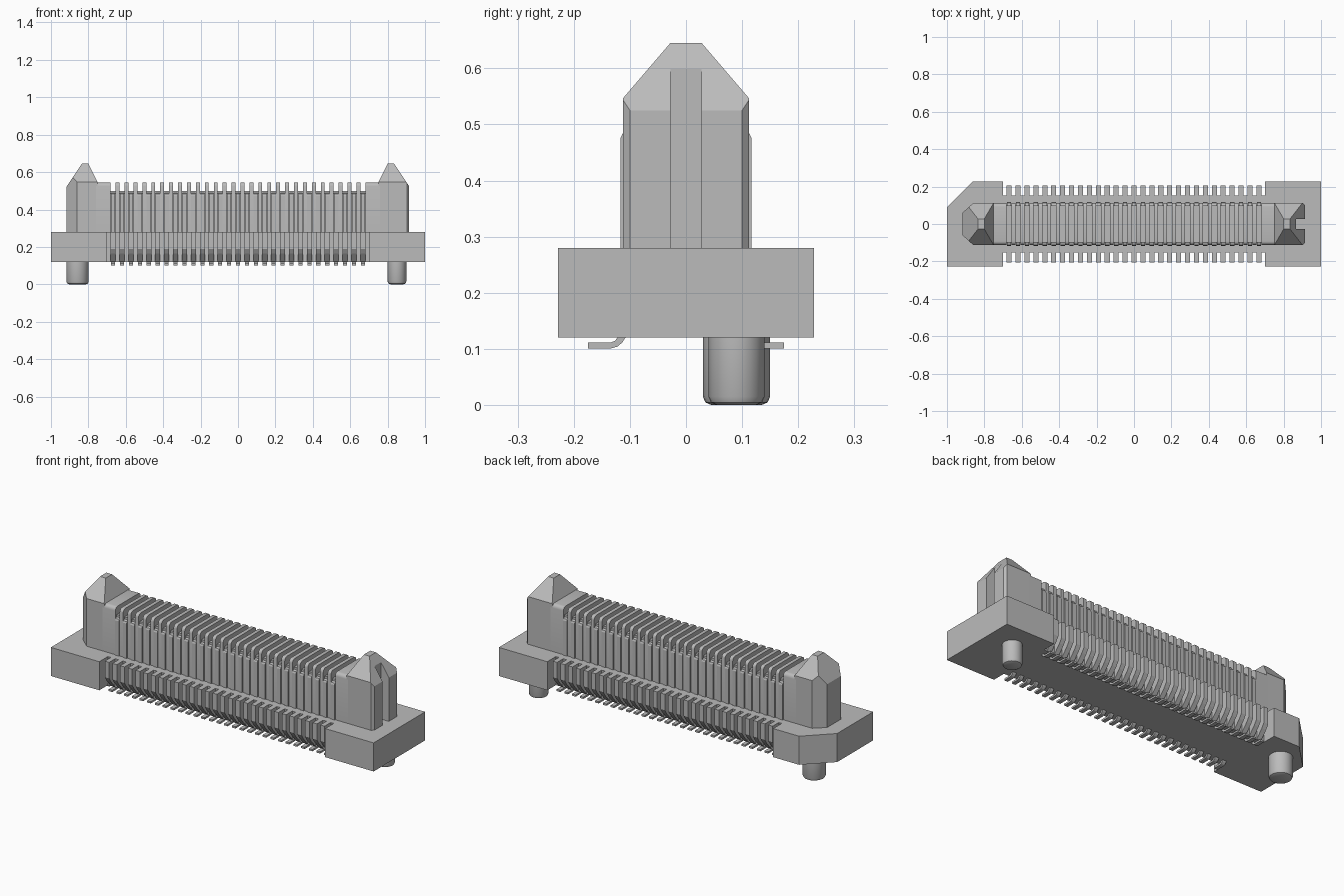
import bpy, bmesh, math
from mathutils import Vector

if "Cube" in bpy.data.objects:
    bpy.data.objects.remove(bpy.data.objects["Cube"])

grey = bpy.data.materials.new("plastic_grey")
grey.diffuse_color = (0.5, 0.5, 0.5, 1)
grey.use_nodes = True
grey.node_tree.nodes["Principled BSDF"].inputs["Base Color"].default_value = grey.diffuse_color

COUNT, PITCH = 29, 0.0477
SLOTS = [(i - (COUNT - 1) / 2) * PITCH for i in range(COUNT)]


def finish(name, bm, smooth=False):
    bmesh.ops.recalc_face_normals(bm, faces=bm.faces)
    me = bpy.data.meshes.new(name)
    bm.to_mesh(me)
    bm.free()
    me.materials.append(grey)
    ob = bpy.data.objects.new(name, me)
    bpy.context.collection.objects.link(ob)
    if smooth:
        bpy.ops.object.select_all(action='DESELECT')
        bpy.context.view_layer.objects.active = ob
        ob.select_set(True)
        bpy.ops.object.shade_smooth_by_angle(angle=math.radians(35))
    return ob


def prism(bm, start, vec):
    """Extrude a closed 3D outline along a vector."""
    face = bm.faces.new([bm.verts.new(p) for p in start])
    ext = bmesh.ops.extrude_face_region(bm, geom=[face], use_keep_orig=True)
    moved = [g for g in ext["geom"] if isinstance(g, bmesh.types.BMVert)]
    bmesh.ops.translate(bm, verts=moved, vec=vec)


def along_x(bm, yz, x0, x1):
    prism(bm, [(x0, y, z) for y, z in yz], (x1 - x0, 0, 0))


def along_z(bm, xy, z0, z1):
    prism(bm, [(x, y, z0) for x, y in xy], (0, 0, z1 - z0))


def box(bm, x0, x1, y, z0, z1):
    along_z(bm, [(x0, -y), (x1, -y), (x1, y), (x0, y)], z0, z1)


def clip(bm, point, normal):
    """Cut away everything on the normal side and cap the cut."""
    geom = bm.verts[:] + bm.edges[:] + bm.faces[:]
    bmesh.ops.bisect_plane(bm, geom=geom, plane_co=Vector(point),
                           plane_no=Vector(normal), clear_outer=True)
    bmesh.ops.holes_fill(bm, edges=[e for e in bm.edges if e.is_boundary])


# flange: two end blocks (one with a keyed corner) and the recessed middle
bm = bmesh.new()
along_z(bm, [(-1, -.228), (-.7, -.228), (-.7, .228), (-.86, .228), (-1, .09)], .12, .28)
box(bm, .7, 1, .228, .12, .28)
box(bm, -.7, .7, .152, .12, .28)
finish("base_flange", bm)

# comb teeth along both long sides, undercut below
bm = bmesh.new()
for x in SLOTS:
    for s in (-1, 1):
        along_x(bm, [(s * y, z) for y, z in
                     [(.145, .28), (.206, .28), (.206, .19), (.19, .165), (.152, .121), (.145, .121)]],
                x - .0135, x + .0135)
finish("base_teeth", bm)

# solder feet under the flange, bent outward
bm = bmesh.new()
for x in SLOTS:
    for s in (-1, 1):
        along_x(bm, [(s * y, z) for y, z in
                     [(.105, .125), (.113, .112), (.122, .104), (.133, .101), (.175, .101),
                      (.175, .111), (.135, .111), (.127, .114), (.118, .125)]],
                x - .011, x + .011)
finish("solder_feet", bm)

# upper tongue: core plus full-height ribs with rounded shoulders
bm = bmesh.new()
box(bm, -.7, .7, .1, .27, .5)
finish("tongue_core", bm)

R = .02
arc = [(.112 - R + R * math.cos(a), .545 - R + R * math.sin(a))
       for a in [math.radians(d) for d in (0, 22.5, 45, 67.5, 90)]]
half = [(.112, .275)] + arc
section = half + [(-y, z) for y, z in reversed(half)]
bm = bmesh.new()
edges = [-.76] + [x + d for x in SLOTS for d in (-.0135, .0135)] + [.76]
for x0, x1 in zip(edges[::2], edges[1::2]):
    along_x(bm, section, x0, x1)
finish("tongue_ribs", bm, True)

# contacts seated in the side slots
bm = bmesh.new()
for x in SLOTS:
    for s in (-1, 1):
        along_x(bm, [(s * y, z) for y, z in
                     [(.095, .275), (.117, .275), (.117, .475), (.113, .484), (.095, .49)]],
                x - .0115, x + .0115)
finish("contacts", bm)

# guide towers: outline prisms clipped to a blunt pyramid
outlines = {
    "guide_tower_left": (-1, [(-.75, -.112), (-.75, .112), (-.86, .112), (-.917, .06),
                              (-.917, -.06), (-.86, -.112)]),
    "guide_tower_right": (1, [(.75, -.112), (.903, -.112), (.915, -.1), (.915, -.028),
                              (.866, -.028), (.866, .028), (.915, .028), (.915, .1),
                              (.903, .112), (.75, .112)]),
}
for name, (s, outline) in outlines.items():
    bm = bmesh.new()
    along_z(bm, outline, .275, .645)
    bmesh.ops.recalc_face_normals(bm, faces=bm.faces)
    clip(bm, (s * .835, 0, .645), (s * .12, 0, .08))
    clip(bm, (s * .80, 0, .645), (-s * .1, 0, .05))
    for t in (-1, 1):
        clip(bm, (0, t * .028, .645), (0, t * .098, .084))
    finish(name, bm)

# locating pegs with rounded tips
for name, x, r in (("locating_peg_left", -.858, .06), ("locating_peg_right", .85, .05)):
    bm = bmesh.new()
    profile = [(0, 0), (r - .015, 0), (r - .0045, .0045), (r, .015), (r, .125)]
    vs = [bm.verts.new((x + p, .09, z)) for p, z in profile]
    es = [bm.edges.new(pair) for pair in zip(vs, vs[1:])]
    bmesh.ops.spin(bm, geom=vs + es, cent=(x, .09, 0), axis=(0, 0, 1),
                   angle=2 * math.pi, steps=24)
    bmesh.ops.remove_doubles(bm, verts=bm.verts, dist=1e-4)
    finish(name, bm, True)
